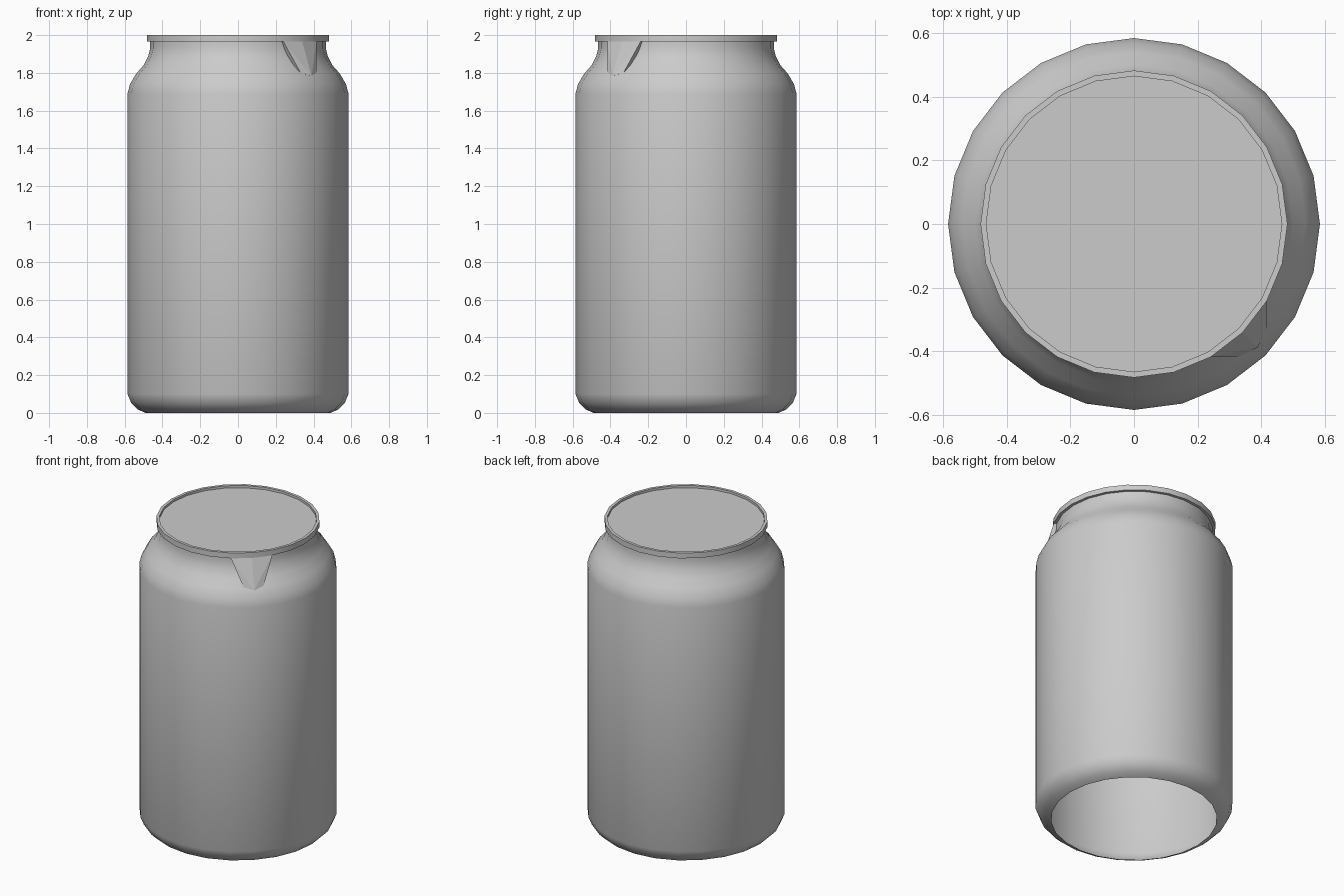
import bpy
import bmesh
from math import cos, sin, radians, tau

SIDES = 24

if "Cube" in bpy.data.objects:
    bpy.data.objects.remove(bpy.data.objects["Cube"], do_unlink=True)

grey = bpy.data.materials.new("plain grey")
grey.use_nodes = True
grey.diffuse_color = (0.6, 0.6, 0.6, 1)
shader = next(n for n in grey.node_tree.nodes if n.type == "BSDF_PRINCIPLED")
shader.inputs["Base Color"].default_value = grey.diffuse_color
shader.inputs["Roughness"].default_value = 0.6


def polar(radius, angle, z):
    return (radius * cos(angle), radius * sin(angle), z)


def finish(name, bm, smooth_angle=None):
    mesh = bpy.data.meshes.new(name)
    bm.to_mesh(mesh)
    bm.free()
    mesh.materials.append(grey)
    obj = bpy.data.objects.new(name, mesh)
    bpy.context.collection.objects.link(obj)
    if smooth_angle:
        bpy.ops.object.select_all(action="DESELECT")
        obj.select_set(True)
        bpy.context.view_layer.objects.active = obj
        bpy.ops.object.shade_smooth_by_angle(angle=radians(smooth_angle))
    return obj


def lathe(name, profile, cap=False):
    """Turn a bottom-to-top (radius, z) profile around the z axis."""
    bm = bmesh.new()
    rings = [[bm.verts.new(polar(r, tau * i / SIDES, z)) for i in range(SIDES)]
             for r, z in profile]
    for low, high in zip(rings, rings[1:]):
        for i in range(SIDES):
            j = (i + 1) % SIDES
            bm.faces.new((low[i], low[j], high[j], high[i]))
    if cap:
        bm.faces.new(rings[-1])
    return finish(name, bm, 35)


# Thin wall, open underneath, with rounded foot, shoulder and narrow neck
lathe("body", [
    (0.49, 0), (0.53, 0.018), (0.565, 0.052), (0.585, 0.1),
    (0.585, 1.69), (0.572, 1.74), (0.54, 1.795), (0.5, 1.84),
    (0.475, 1.89), (0.465, 1.93), (0.465, 1.97)])

# Raised rim around a slightly sunken flat lid
lathe("rim_and_lid", [
    (0.463, 1.965), (0.483, 1.965), (0.483, 2.0),
    (0.465, 2.0), (0.465, 1.985)], cap=True)

# Tapered wedge under the rim, at the front left corner
wedge = bmesh.new()
for side in (-1, 0, 1):
    top = radians(-45 + 15 * side)
    bottom = radians(-45 + 6.5 * side)
    low_radius, low_z = (0.532, 1.8) if side else (0.55, 1.785)
    wedge.verts.new(polar(0.481, top, 1.966))
    wedge.verts.new(polar(0.44, top, 1.966))
    wedge.verts.new(polar(low_radius, bottom, low_z))
    wedge.verts.new(polar(0.46, bottom, 1.8))
bmesh.ops.convex_hull(wedge, input=wedge.verts[:])
bmesh.ops.recalc_face_normals(wedge, faces=wedge.faces[:])
finish("neck_wedge", wedge)
